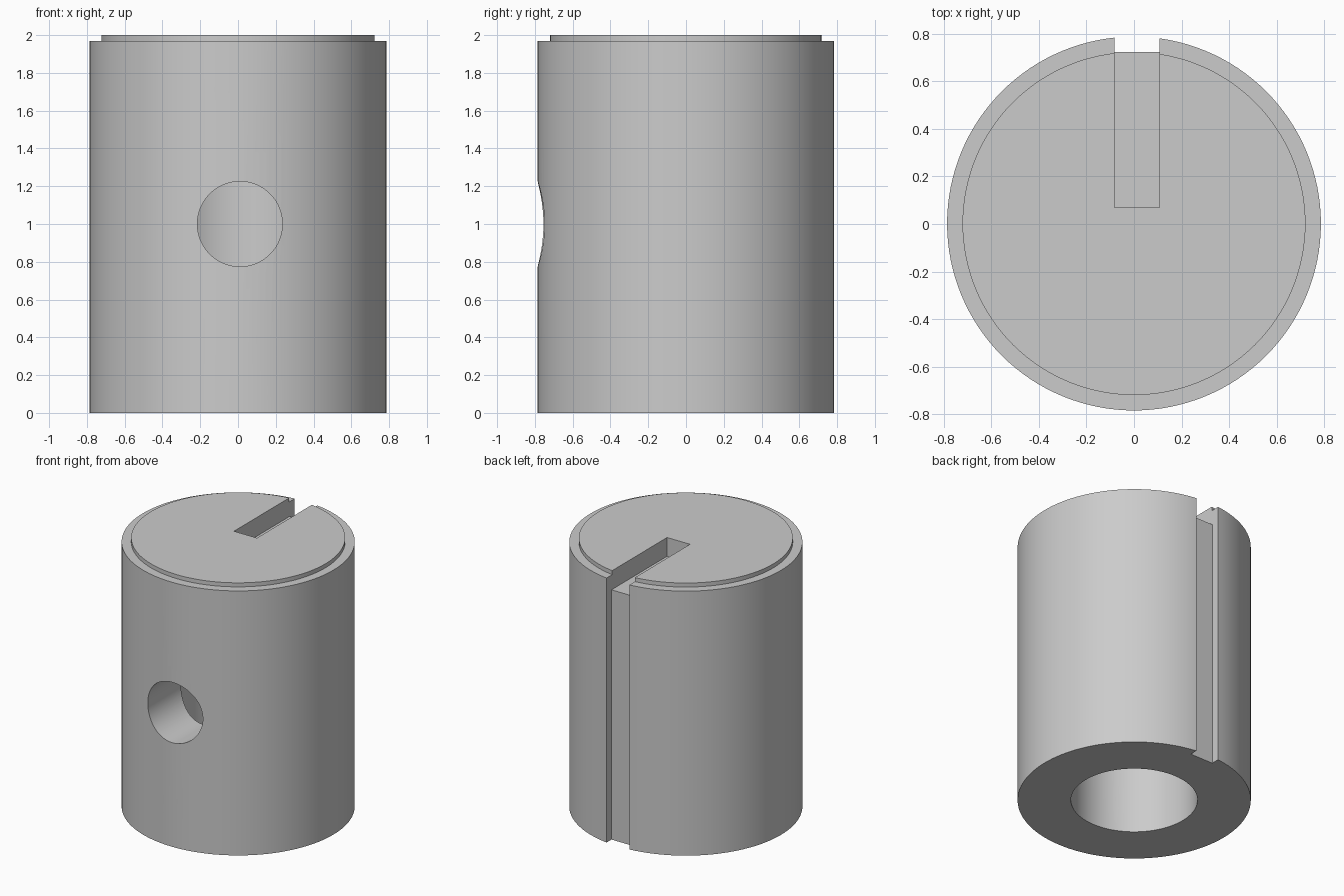
import bpy
import bmesh
from math import pi, radians
from mathutils import Matrix, Vector

if "Cube" in bpy.data.objects:
    bpy.data.objects.remove(bpy.data.objects["Cube"], do_unlink=True)

CENTRE_Y = 0.002
SEGMENTS = 128

steel = bpy.data.materials.new("plain_grey")
steel.use_nodes = True
grey = (0.6, 0.6, 0.6, 1)
steel.diffuse_color = grey
steel.node_tree.nodes["Principled BSDF"].inputs["Base Color"].default_value = grey


def make_object(name, bm):
    mesh = bpy.data.meshes.new(name)
    bm.to_mesh(mesh)
    bm.free()
    obj = bpy.data.objects.new(name, mesh)
    bpy.context.collection.objects.link(obj)
    mesh.materials.append(steel)
    return obj


def lathe(name, profile):
    """Solid of revolution from an (r, z) profile whose ends lie on the axis."""
    bm = bmesh.new()
    verts = [bm.verts.new((r, 0, z)) for r, z in profile]
    edges = [bm.edges.new(pair) for pair in zip(verts, verts[1:])]
    bmesh.ops.spin(bm, geom=verts + edges, cent=(0, 0, 0), axis=(0, 0, 1),
                   angle=2 * pi, steps=SEGMENTS, use_duplicate=False)
    bmesh.ops.remove_doubles(bm, verts=bm.verts, dist=1e-4)
    bmesh.ops.recalc_face_normals(bm, faces=bm.faces)
    bmesh.ops.translate(bm, vec=(0, CENTRE_Y, 0), verts=bm.verts)
    return make_object(name, bm)


def box(name, low, high):
    low, high = Vector(low), Vector(high)
    bm = bmesh.new()
    place = Matrix.Translation((low + high) / 2) @ Matrix.Diagonal((*(high - low), 1))
    bmesh.ops.create_cube(bm, size=1, matrix=place)
    return make_object(name, bm)


def cross_drill(name, radius, x, z):
    """Cylinder running from outside the front to the middle of the bore."""
    bm = bmesh.new()
    place = Matrix.Translation((x, -0.5, z)) @ Matrix.Rotation(radians(90), 4, "X")
    bmesh.ops.create_cone(bm, cap_ends=True, segments=96, radius1=radius,
                          radius2=radius, depth=1, matrix=place)
    return make_object(name, bm)


# Sleeve with raised top face and a blind bore from below
body = lathe("sleeve_body", [
    (0, 1.6), (0.427, 1.6), (0.427, 0), (0.787, 0),
    (0.787, 1.97), (0.722, 1.97), (0.722, 2), (0, 2)])

# Side hole, full-height keyway and top slot
cutters = [
    cross_drill("side_hole_cutter", 0.225, 0.01, 1.0),
    box("keyway_cutter", (-0.082, 0.724, -0.1), (0.107, 1, 2.1)),
    box("top_slot_cutter", (-0.082, 0.07, 1.86), (0.107, 1.1, 2.2)),
]

bpy.ops.object.select_all(action="DESELECT")
body.select_set(True)
bpy.context.view_layer.objects.active = body
for cutter in cutters:
    cutter.hide_render = True
    mod = body.modifiers.new(cutter.name, "BOOLEAN")
    mod.operation = "DIFFERENCE"
    mod.solver = "EXACT"
    mod.object = cutter
    bpy.ops.object.modifier_apply(modifier=mod.name)
    bpy.data.objects.remove(cutter, do_unlink=True)

bpy.ops.object.shade_smooth_by_angle(angle=radians(30))
